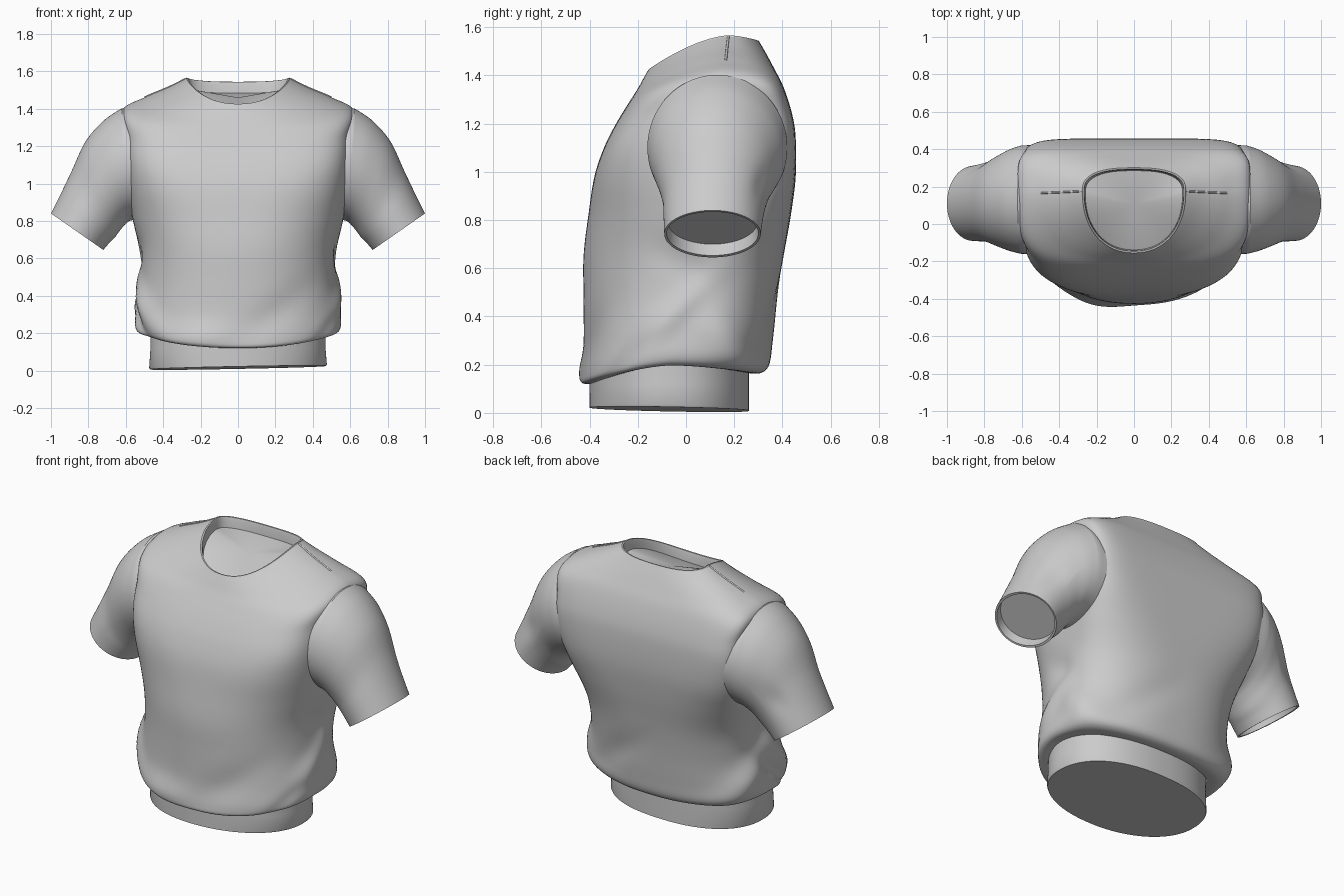
import bpy, bmesh, math
from mathutils import Vector

cube = bpy.data.objects.get("Cube")
if cube:
    bpy.data.objects.remove(cube)

SEG = 128
fabric = bpy.data.materials.new("grey_fabric")
fabric.use_nodes = True
COLOR = (0.6, 0.6, 0.6, 1)
fabric.diffuse_color = COLOR
fabric.node_tree.nodes["Principled BSDF"].inputs["Base Color"].default_value = COLOR


def finish(obj, angle=40):
    obj.data.materials.append(fabric)
    bpy.ops.object.select_all(action='DESELECT')
    obj.select_set(True)
    bpy.context.view_layer.objects.active = obj
    bpy.ops.object.shade_smooth_by_angle(angle=math.radians(angle))


def loft(name, rings, cap_end=False):
    """Skin a list of closed point rings, optionally closing the last with a fan."""
    bm = bmesh.new()
    rows = [[bm.verts.new(p) for p in ring] for ring in rings]
    n = len(rows[0])
    for a, b in zip(rows, rows[1:]):
        for i in range(n):
            j = (i + 1) % n
            bm.faces.new((a[i], a[j], b[j], b[i]))
    if cap_end:
        middle = bm.verts.new(sum((v.co for v in rows[-1]), Vector()) / n)
        for i in range(n):
            bm.faces.new((rows[-1][i], rows[-1][(i + 1) % n], middle))
    bmesh.ops.recalc_face_normals(bm, faces=bm.faces)
    mesh = bpy.data.meshes.new(name)
    bm.to_mesh(mesh)
    bm.free()
    obj = bpy.data.objects.new(name, mesh)
    bpy.context.collection.objects.link(obj)
    finish(obj)
    return obj


def smooth_keys(keys, steps):
    """Catmull-Rom interpolation through rows of section parameters."""
    out = []
    for i in range(len(keys) - 1):
        quad = [keys[max(0, i - 1)], keys[i], keys[i + 1], keys[min(len(keys) - 1, i + 2)]]
        for s in range(steps):
            t = s / steps
            out.append([0.5 * (2 * b + (c - a) * t + (2 * a - 5 * b + 4 * c - d) * t * t
                               + (3 * b - a - 3 * c + d) * t ** 3) for a, b, c, d in zip(*quad)])
    return out + [list(keys[-1])]


# Cloth folds: angle, height, slant, angular width, height spread, depth
FOLDS = [
    (-1.95, .17, 0, .3, .08, .025), (-2.75, .36, -2.2, .18, .16, .025),
    (-3.0, .3, -2.6, .14, .14, -.02), (2.6, .3, 2, .25, .14, .03),
    (-.25, .36, 2.2, .18, .17, .022), (-.5, .25, 2, .15, .12, -.018),
    (.5, .3, -1.5, .25, .15, .025), (1.2, .4, 2, .22, .15, -.012),
    (-1.2, .3, 2, .25, .15, -.014), (0, .6, -2, .22, .1, -.014),
    (3.1, .58, 2, .22, .1, -.014),
]


def fold_depth(angle, z):
    total = 0
    for a, h, slant, wide, tall, depth in FOLDS:
        d = angle - a - slant * (z - h)
        d = (d + math.pi) % math.tau - math.pi
        total += depth * math.exp(-(d / wide) ** 2 - ((z - h) / tall) ** 2)
    return total


def section(key, folds=False):
    """Rounded cross-section whose height dips toward the front and back."""
    w, front, back, z_side, z_front, z_back, power = key
    yc = (front + back) / 2 + .07 * min(1, max(0, z_side - .1)) + .2 * max(0, z_side - 1.4)
    pts = []
    for i in range(SEG):
        a = math.tau * i / SEG
        c, s = math.cos(a), math.sin(a)
        p = power if s < 0 else power * 3 - 4
        r = (abs(c) ** p + abs(s) ** p) ** (-1 / p)
        c, s = c * r, s * r
        reach, z_end = (yc - front, z_front) if s < 0 else (back - yc, z_back)
        z = z_side + (z_end - z_side) * abs(s) ** 1.6
        grow = 1 + (fold_depth(a, z) / .45 if folds else 0)
        pts.append(Vector((w * c * grow, yc + reach * s * grow, z)))
    return pts


# Torso: width, front, back, side height, front height, back height, roundness
BODY = [
    (.46, -.39, .255, .2, .12, .165, 2.1),
    (.525, -.43, .31, .2, .125, .165, 2.12),
    (.55, -.435, .345, .24, .17, .2, 2.15),
    (.545, -.425, .36, .33, .3, .3, 2.15),
    (.525, -.425, .38, .48, .48, .48, 2.2),
    (.53, -.425, .405, .65, .65, .65, 2.3),
    (.565, -.405, .435, .82, .82, .82, 2.6),
    (.59, -.38, .455, .98, .98, .98, 3.2),
    (.6, -.34, .455, 1.12, 1.1, 1.14, 3.8),
    (.605, -.29, .44, 1.27, 1.2, 1.24, 3.8),
    (.617, -.235, .405, 1.395, 1.29, 1.35, 3.3),
    (.5, -.2, .365, 1.46, 1.345, 1.43, 2.6),
    (.37, -.175, .33, 1.515, 1.39, 1.495, 2.3),
    (.28, -.158, .305, 1.56, 1.42, 1.538, 2.2),
]
STEPS = 6
loft("torso", [section(k, True) for k in smooth_keys(BODY, STEPS)])

# Neckline rim, inner band and recessed closing surface
rim = BODY[-1]
collar = [rim]
for inset, rise in ((.004, .006), (.012, .005), (.016, -.01), (.02, -.055)):
    w, f, b, zs, zf, zb, p = rim
    collar.append((w - inset, f + inset, b - inset, zs + rise, zf + rise, zb + rise, p))
loft("collar", [section(k) for k in collar], cap_end=True)

# Waistband with closed, slightly slanted underside
band = []
for w, z in ((.47, .23), (.468, .12), (.475, .022), (.47, .014)):
    ring = section((w, -.4, .262, z, z, z, 2.1))
    for p in ring:
        p.z += .02 * p.x - .02 * p.y if z < .1 else 0
    band.append(ring)
loft("waistband", band, cap_end=True)

# Sleeves: upper edge x and z, lower edge x and z, front, back
SLEEVE = [
    (.622, 1.402, .58, .80, -.16, .42),
    (.72, 1.335, .6, .785, -.145, .40),
    (.815, 1.225, .63, .75, -.12, .365),
    (.888, 1.07, .66, .71, -.097, .335),
    (.945, .95, .69, .68, -.093, .32),
    (1.0, .84, .72, .645, -.09, .31),
]
CUFF = [
    (.988, .834, .73, .653, -.08, .3),
    (.965, .88, .705, .7, -.075, .295),
]
ARMHOLE = [(.45, 1.36, .45, .83, -.16, .425), (.59, 1.395, .56, .805, -.16, .421)]


def sleeve_ring(key, side):
    ux, uz, lx, lz, front, back = key
    top, low = Vector((ux, 0, uz)), Vector((lx, 0, lz))
    ring = []
    for i in range(SEG):
        a = math.tau * i / SEG
        p = (top + low) / 2 + (top - low) / 2 * math.sin(a)
        p.y = (front + back) / 2 + (back - front) / 2 * math.cos(a)
        # soft crease on the rear of the sleeve
        p.y -= .01 * math.exp(-((a - .4) / .3) ** 2 - ((p.z - .95) / .08) ** 2)
        p.x *= side
        ring.append(p)
    return ring


for label, side in (("left", 1), ("right", -1)):
    keys = ARMHOLE + smooth_keys(SLEEVE, STEPS) + CUFF
    loft(label + "_sleeve", [sleeve_ring(k, side) for k in keys], cap_end=True)

    # Raised stitching along the shoulder
    curve = bpy.data.curves.new(label + "_shoulder_seam", 'CURVE')
    curve.dimensions = '3D'
    curve.bevel_depth = .005
    line = curve.splines.new('POLY')
    path = [section(k)[0 if side > 0 else SEG // 2] for k in smooth_keys(BODY[-5:], STEPS)[2 * STEPS:]]
    line.points.add(len(path) - 1)
    for point, co in zip(line.points, path):
        point.co = (*co, 1)
    seam = bpy.data.objects.new(label + "_shoulder_seam", curve)
    bpy.context.collection.objects.link(seam)
    curve.materials.append(fabric)
